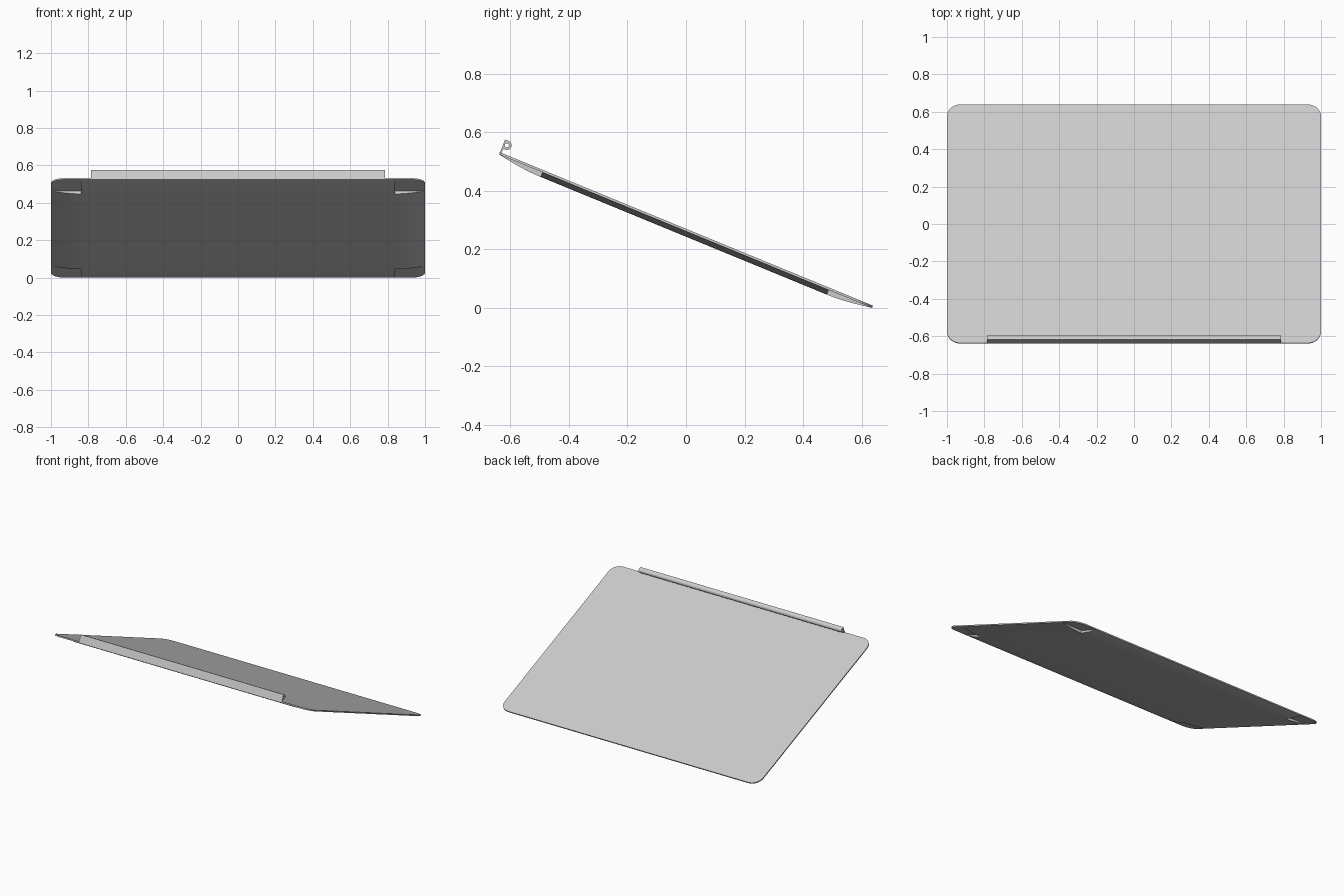
import bpy, bmesh
from math import sin, cos, pi, radians
from mathutils import Matrix, Vector

cube = bpy.data.objects.get("Cube")
if cube:
    bpy.data.objects.remove(cube, do_unlink=True)

# One light grey metal for the whole panel
GREY = (0.6, 0.6, 0.6, 1.0)
metal = bpy.data.materials.new("light_grey_metal")
metal.use_nodes = True
metal.diffuse_color = GREY
metal.node_tree.nodes["Principled BSDF"].inputs["Base Color"].default_value = GREY

# Panel sizes in its own flat frame: x across, y down the slope, z out of the top face
HALF_W, HALF_L = 1.0, 0.689
RIM, DEPTH, INSET, RADIUS = 0.008, 0.025, 0.16, 0.07
TILT = (Matrix.Translation((0, 0.0015, 0.2695))
        @ Matrix.Rotation(radians(-22.35), 4, 'X'))

# Planes in which outlines are drawn (columns: outline x, outline y, extrusion)
FLAT = Matrix.Identity(3)
LENGTHWISE = Matrix(((0, 0, 1), (1, 0, 0), (0, 1, 0)))
CROSSWISE = Matrix(((1, 0, 0), (0, 0, -1), (0, 1, 0)))


def arc(cx, cy, r, start, end, steps):
    """Points on an arc, angles in degrees."""
    angles = [radians(start + (end - start) * i / steps) for i in range(steps + 1)]
    return [(cx + r * cos(a), cy + r * sin(a)) for a in angles]


def extrude(name, outlines, half_depth, plane, offset=(0, 0, 0)):
    """Solid from closed outlines (inner ones become holes), tilted into place."""
    curve = bpy.data.curves.new(name, 'CURVE')
    curve.dimensions = '2D'
    curve.fill_mode = 'BOTH'
    curve.extrude = half_depth
    for points in outlines:
        spline = curve.splines.new('POLY')
        spline.points.add(len(points) - 1)
        for p, (x, y) in zip(spline.points, points):
            p.co = (x, y, 0, 1)
        spline.use_cyclic_u = True
    helper = bpy.data.objects.new(name + "_outline", curve)
    bpy.context.collection.objects.link(helper)
    bpy.context.view_layer.update()
    graph = bpy.context.evaluated_depsgraph_get()
    mesh = bpy.data.meshes.new_from_object(helper.evaluated_get(graph))
    bpy.data.objects.remove(helper, do_unlink=True)

    bm = bmesh.new()
    bm.from_mesh(mesh)
    bmesh.ops.remove_doubles(bm, verts=bm.verts, dist=0.00005)
    bm.transform(TILT @ Matrix.Translation(Vector(offset)) @ plane.to_4x4())
    bmesh.ops.recalc_face_normals(bm, faces=bm.faces)
    bm.to_mesh(mesh)
    bm.free()
    mesh.materials.clear()
    mesh.materials.append(metal)
    part = bpy.data.objects.new(name, mesh)
    bpy.context.collection.objects.link(part)
    return part


def taper(edge, direction, steps=8):
    """Underside curve that deepens from the rim edge inward."""
    points = []
    for i in range(steps + 1):
        t = i / steps
        points.append((edge + direction * INSET * t,
                       -RIM - (DEPTH - RIM) * sin(t * pi / 2)))
    return points


parts = []

# Thin rounded top sheet
sheet = []
for sx, sy, start in ((1, 1, 0), (-1, 1, 90), (-1, -1, 180), (1, -1, 270)):
    sheet += arc(sx * (HALF_W - RADIUS), sy * (HALF_L - RADIUS), RADIUS,
                 start, start + 90, 10)
parts.append(extrude("top_sheet", [sheet], RIM / 2, FLAT, (0, 0, -RIM / 2)))

# Thick centre of the underside, tapering at both ends
centre = taper(-HALF_L, 1) + taper(HALF_L, -1)[::-1]
parts.append(extrude("underside_centre", [centre], HALF_W - INSET, LENGTHWISE))

# Tapered side wings, stopping short of the corners
for side, name in ((1, "left"), (-1, "right")):
    wing = taper(side * HALF_W, -side) + [(side * (HALF_W - INSET), -RIM)]
    parts.append(extrude(name + "_underside_wing", [wing],
                         HALF_L - INSET, CROSSWISE))

# Hinge barrel with a pin hole, standing on the raised edge
y0, cy, cz, r = -HALF_L, -HALF_L + 0.013, 0.031, 0.016
barrel = ([(y0, -0.002), (y0, cz + r)] + arc(cy, cz, r, 90, -110, 16)
          + [(y0 + 0.005, 0.006), (y0 + 0.005, -0.002)])
hole = arc(cy, cz, 0.007, 0, 345, 15)
parts.append(extrude("hinge_barrel", [barrel, hole], 0.785, LENGTHWISE))

# Smooth the rounded faces, keep the edges crisp
bpy.ops.object.select_all(action='DESELECT')
for part in parts:
    part.select_set(True)
bpy.context.view_layer.objects.active = parts[0]
bpy.ops.object.shade_smooth_by_angle(angle=radians(30))
